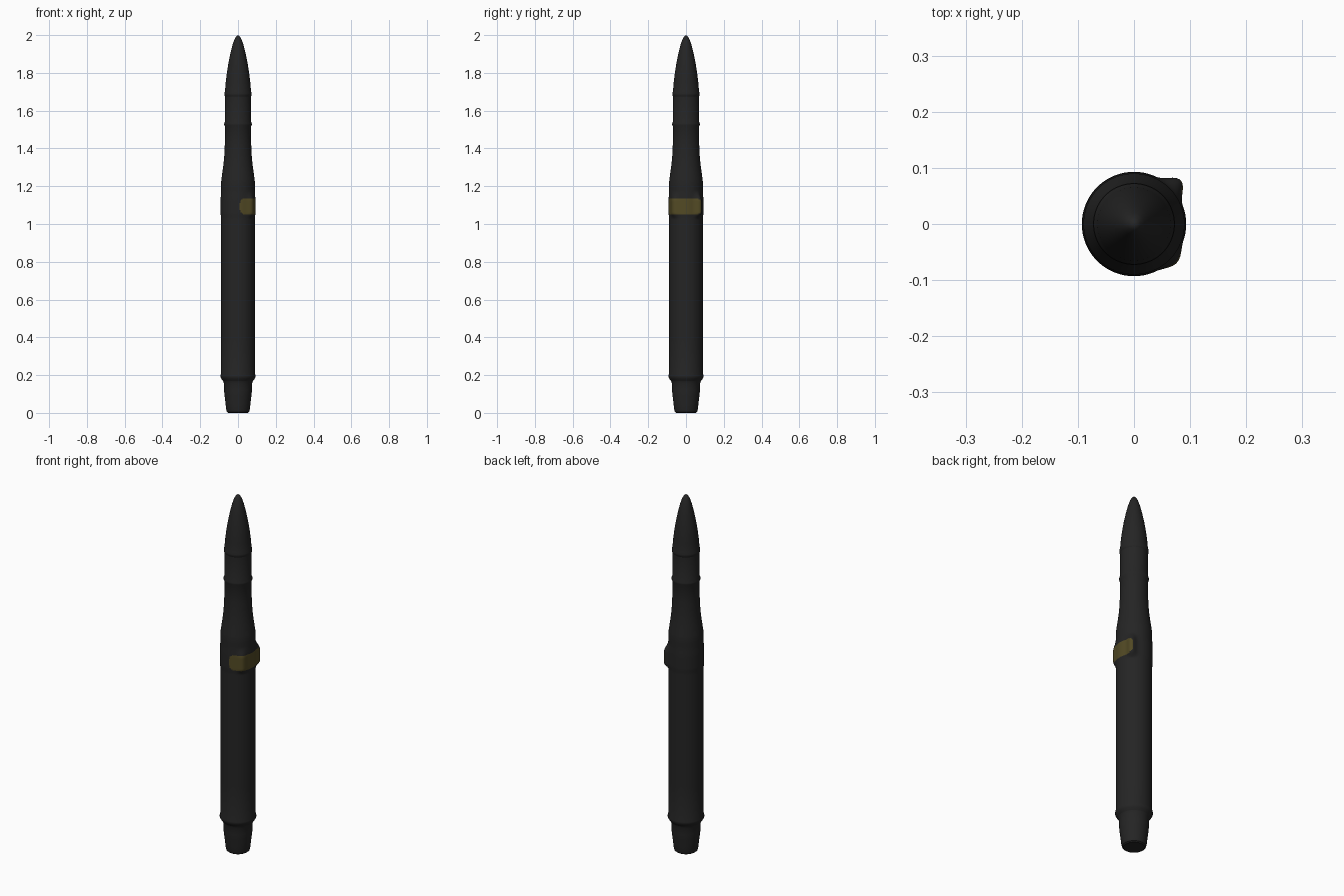
import bpy, bmesh, math

if "Cube" in bpy.data.objects:
    bpy.data.objects.remove(bpy.data.objects["Cube"])

SEG = 144


def material(name, col):
    m = bpy.data.materials.new(name)
    m.diffuse_color = (*col, 1)
    m.use_nodes = True
    m.node_tree.nodes["Principled BSDF"].inputs["Base Color"].default_value = m.diffuse_color
    return m


BLACK = material("matte black", (0.018, 0.018, 0.018))
GOLD = material("dull gold", (0.085, 0.068, 0.018))


def lathe(name, profile, shape=None, paint=None, cap_bottom=False):
    """Revolve (radius, z) points; shape adds radius, paint picks gold faces."""
    bm = bmesh.new()
    rings = []
    for r, z in profile:
        if r == 0:
            rings.append([bm.verts.new((0, 0, z))])
            continue
        ring = []
        for i in range(SEG):
            a = 2 * math.pi * i / SEG
            rr = r + (shape(a, z) if shape else 0)
            ring.append(bm.verts.new((rr * math.cos(a), rr * math.sin(a), z)))
        rings.append(ring)
    for k, (lo, hi) in enumerate(zip(rings, rings[1:])):
        zc = (profile[k][1] + profile[k + 1][1]) / 2
        for i in range(SEG):
            j = (i + 1) % SEG
            if len(hi) == 1:
                f = bm.faces.new((lo[i], lo[j], hi[0]))
            else:
                f = bm.faces.new((lo[i], lo[j], hi[j], hi[i]))
            if paint and paint(2 * math.pi * (i + 0.5) / SEG, zc):
                f.material_index = 1
    if cap_bottom:
        bm.faces.new(rings[0][::-1])
    mesh = bpy.data.meshes.new(name)
    bm.to_mesh(mesh)
    bm.free()
    ob = bpy.data.objects.new(name, mesh)
    bpy.context.collection.objects.link(ob)
    mesh.materials.append(BLACK)
    mesh.materials.append(GOLD)
    bpy.ops.object.select_all(action='DESELECT')
    ob.select_set(True)
    bpy.context.view_layer.objects.active = ob
    bpy.ops.object.shade_smooth_by_angle(angle=math.radians(35))
    return ob


def signed_degrees(a):
    d = math.degrees(a)
    return d - 360 if d > 180 else d


def smoothstep(lo, hi, v):
    t = max(0, min(1, (v - lo) / (hi - lo)))
    return t * t * (3 - 2 * t)


def clasp_bulge(a, z):
    """Two rounded corners swelling out of the barrel on the right side."""
    d = signed_degrees(a)
    height = smoothstep(1.025, 1.06, z) * (1 - smoothstep(1.12, 1.18, z))
    corners = (0.022 * math.exp(-((d - 43) / 12) ** 2)
               + 0.011 * math.exp(-((d + 42) / 14) ** 2))
    return height * (corners + 0.002)


def gold_band(a, z):
    """Rounded bar wrapping the right side."""
    s = math.radians(signed_degrees(a)) * 0.095
    lo, hi, half = math.radians(-84) * 0.095, math.radians(48) * 0.095, 0.042
    over = max(lo + 0.03 - s, s - hi + 0.03, 0)
    return (over / 0.03) ** 2 + ((z - 1.093) / half) ** 4 < 1


# tail plug, slightly tapered with a rounded foot
lathe("tail_plug", [(0.052, 0), (0.059, 0.005), (0.063, 0.02), (0.066, 0.05),
                    (0.071, 0.09), (0.074, 0.12), (0.074, 0.155), (0.079, 0.168)],
      cap_bottom=True)

# main barrel with rear collar, bulge and gold bar
barrel = [(0.079, 0.168), (0.088, 0.18), (0.093, 0.19), (0.093, 0.198), (0.09, 0.208),
          (0.09, 0.4), (0.09, 0.6), (0.09, 0.8), (0.09, 1.0)]
barrel += [(0.09, 1.0 + 0.005 * i) for i in range(1, 41)]
barrel += [(0.09, 1.215), (0.088, 1.235)]
lathe("barrel", barrel, clasp_bulge, gold_band)

# shoulder and neck with a small ridge
lathe("neck", [(0.088, 1.235), (0.084, 1.265), (0.079, 1.30), (0.075, 1.335),
               (0.072, 1.37), (0.07, 1.42), (0.069, 1.515), (0.073, 1.524),
               (0.073, 1.532), (0.069, 1.542), (0.068, 1.675)])

# pointed nose with its own ridge
lathe("nose", [(0.068, 1.675), (0.072, 1.682), (0.072, 1.692), (0.069, 1.702),
               (0.065, 1.75), (0.059, 1.80), (0.051, 1.85), (0.041, 1.90),
               (0.030, 1.945), (0.020, 1.975), (0.011, 1.992), (0, 2.0)])
